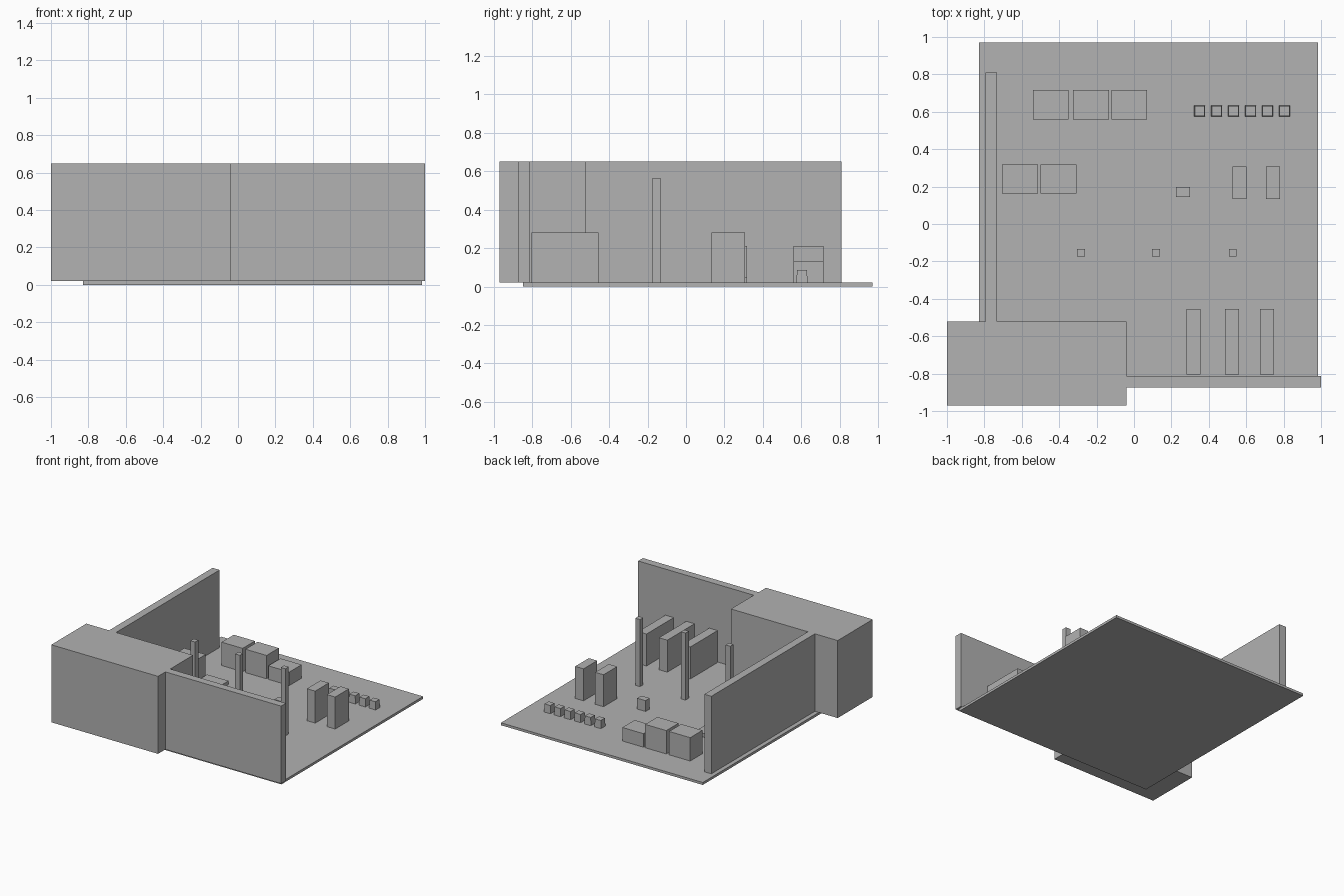
import bpy
import bmesh

cube = bpy.data.objects.get("Cube")
if cube:
    bpy.data.objects.remove(cube, do_unlink=True)

grey = bpy.data.materials.new("plain grey")
GREY = (0.445, 0.445, 0.445, 1.0)
grey.diffuse_color = GREY
grey.use_nodes = True
shader = next(n for n in grey.node_tree.nodes if n.type == 'BSDF_PRINCIPLED')
shader.inputs["Base Color"].default_value = GREY

FLOOR = 0.02  # top of the floor slab


def box(name, x0, x1, y0, y1, z1, z0=FLOOR, taper=1.0):
    """Axis-aligned box given by its limits; taper scales the top face."""
    bm = bmesh.new()
    bmesh.ops.create_cube(bm, size=1.0)
    for v in bm.verts:
        s = taper if v.co.z > 0 else 1.0
        v.co.x *= (x1 - x0) * s
        v.co.y *= (y1 - y0) * s
        v.co.z *= z1 - z0
    mesh = bpy.data.meshes.new(name)
    bm.to_mesh(mesh)
    bm.free()
    mesh.materials.append(grey)
    obj = bpy.data.objects.new(name, mesh)
    obj.location = ((x0 + x1) / 2, (y0 + y1) / 2, (z0 + z1) / 2)
    bpy.context.scene.collection.objects.link(obj)
    return obj


# Building shell
WALL_TOP = 0.65
box("floor", -0.83, 0.985, -0.85, 0.97, FLOOR, z0=0.0)
box("corner_block", -1.0, -0.04, -0.97, -0.52, WALL_TOP)
box("front_wall", -0.04, 1.0, -0.875, -0.813, WALL_TOP)
box("side_wall", -0.795, -0.732, -0.52, 0.81, WALL_TOP)

# Row of counters at the back
for i, (x, top) in enumerate([(-0.54, 0.21), (-0.325, 0.21), (-0.12, 0.13)], 1):
    box(f"back_counter_{i}", x, x + 0.19, 0.56, 0.717, top)

# Counters beside the side wall
for i, (x, top) in enumerate([(-0.705, 0.21), (-0.50, 0.05)], 1):
    box(f"side_counter_{i}", x, x + 0.192, 0.162, 0.318, top)

# Long shelves near the front wall, short shelves in the middle
for i, x in enumerate([0.28, 0.487, 0.674], 1):
    box(f"long_shelf_{i}", x, x + 0.075, -0.805, -0.455, 0.28)
for i, x in enumerate([0.526, 0.706], 1):
    box(f"short_shelf_{i}", x, x + 0.075, 0.133, 0.308, 0.28)

# Pillars
for i, x in enumerate([-0.305, 0.097, 0.507], 1):
    box(f"pillar_{i}", x, x + 0.042, -0.175, -0.133, 0.565)

# Small stand
box("small_stand", 0.225, 0.30, 0.145, 0.198, 0.108)

# Row of slightly tapered stools
for i in range(6):
    x = 0.351 + i * 0.0908
    box(f"stool_{i + 1}", x - 0.029, x + 0.029, 0.575, 0.633, 0.085, taper=0.9)
